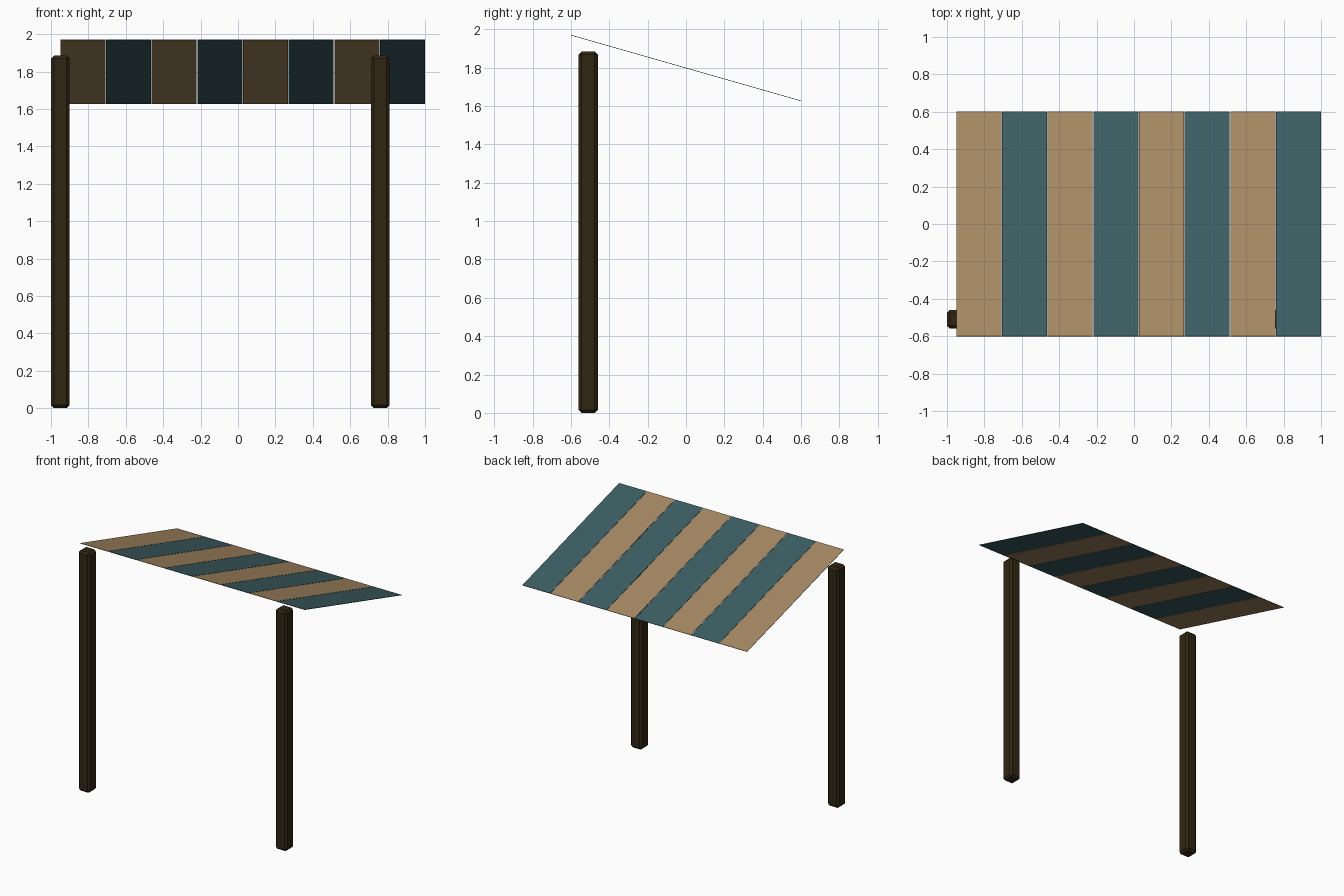
import bpy
import math
from mathutils import Matrix

if "Cube" in bpy.data.objects:
    bpy.data.objects.remove(bpy.data.objects["Cube"])


def material(name, rgb):
    m = bpy.data.materials.new(name)
    m.diffuse_color = (*rgb, 1)
    m.use_nodes = True
    m.node_tree.nodes["Principled BSDF"].inputs["Base Color"].default_value = m.diffuse_color
    return m


tan = material("tan_cloth", (0.38, 0.25, 0.125))
teal = material("teal_cloth", (0.046, 0.115, 0.127))
wood = material("dark_wood", (0.030, 0.019, 0.006))


def box(name, centre, size, mat, tilt=0.0):
    bpy.ops.mesh.primitive_cube_add(size=1, location=centre, rotation=(tilt, 0, 0))
    ob = bpy.context.object
    ob.name = name
    ob.data.transform(Matrix.Diagonal((*size, 1)))
    ob.data.materials.append(mat)
    return ob


# Two chamfered posts under the high edge
POST_H = 1.885
for side, x in (("left", -0.95), ("right", 0.76)):
    post = box(side + "_post", (x, -0.51, POST_H / 2), (0.1, 0.1, POST_H), wood)
    bev = post.modifiers.new("chamfer", "BEVEL")
    bev.width = 0.016
    bev.segments = 1

# Sloping striped canopy, high at the front
HIGH, LOW, DEPTH = 1.97, 1.627, 1.2
tilt = math.atan2(LOW - HIGH, DEPTH)
length = math.hypot(HIGH - LOW, DEPTH)
STRIPS, LEFT, RIGHT, GAP = 8, -0.95, 1.0, 0.004
pitch = (RIGHT - LEFT + GAP) / STRIPS
for i in range(STRIPS):
    x = LEFT + pitch * i + (pitch - GAP) / 2
    box(f"canopy_strip_{i + 1}", (x, 0, (HIGH + LOW) / 2),
        (pitch - GAP, length, 0.003), teal if i % 2 else tan, tilt)
